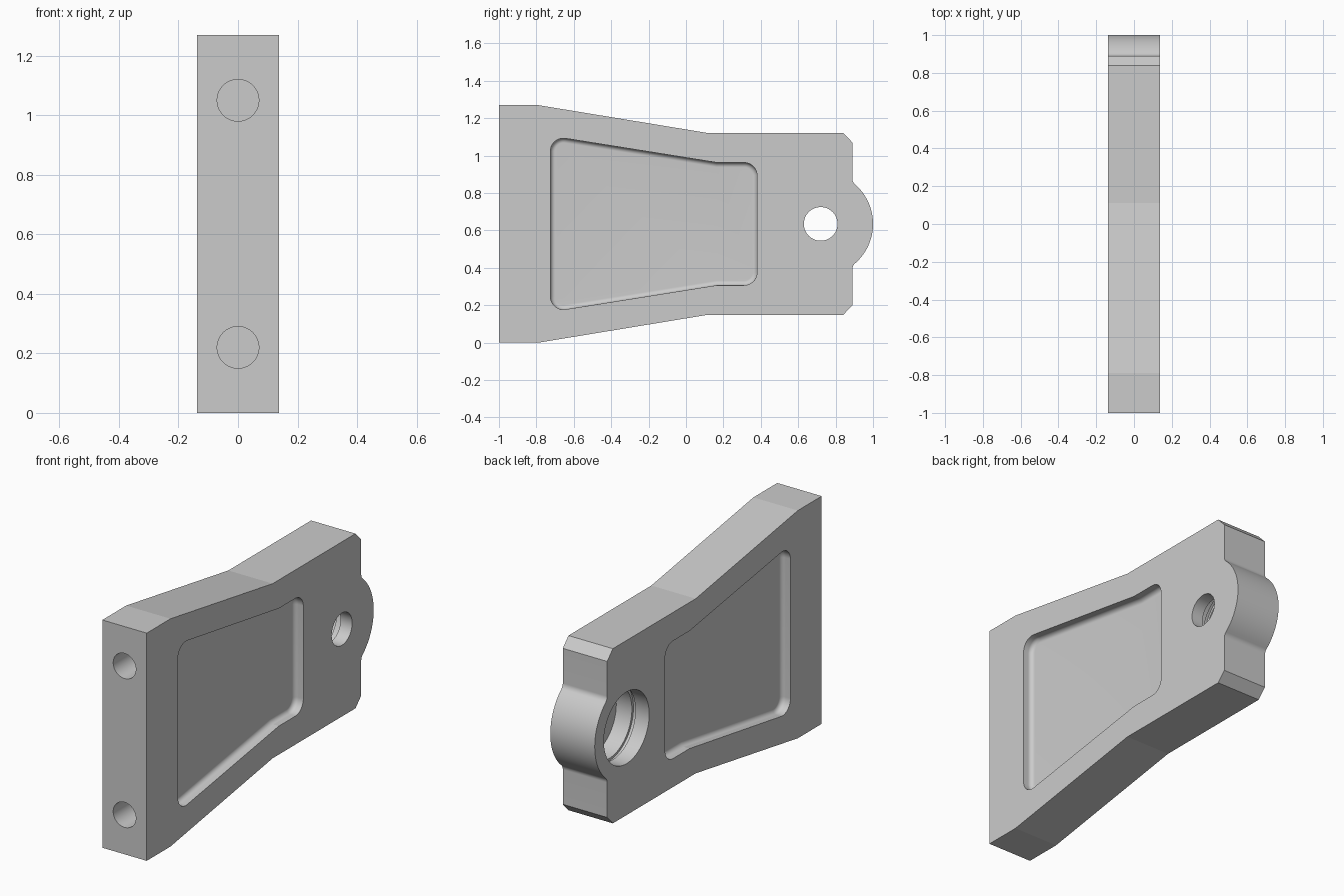
import bpy, bmesh, math
from mathutils import Vector

if "Cube" in bpy.data.objects:
    bpy.data.objects.remove(bpy.data.objects["Cube"])

HALF = 0.137      # half thickness
MID = 0.635       # height of the symmetry line
PIN = 0.72        # y of the pin bore
SEG = 72

gray = bpy.data.materials.new("plain gray")
gray.use_nodes = True
color = (0.6, 0.6, 0.6, 1)
gray.diffuse_color = color
gray.node_tree.nodes["Principled BSDF"].inputs["Base Color"].default_value = color


def loft(name, rings):
    """Closed solid through rings with equal point counts."""
    bm = bmesh.new()
    loops = [[bm.verts.new(p) for p in ring] for ring in rings]
    n = len(loops[0])
    for a, b in zip(loops, loops[1:]):
        for i in range(n):
            j = (i + 1) % n
            bm.faces.new((a[i], a[j], b[j], b[i]))
    bm.faces.new(loops[0])
    bm.faces.new(loops[-1])
    bmesh.ops.recalc_face_normals(bm, faces=bm.faces)
    mesh = bpy.data.meshes.new(name)
    bm.to_mesh(mesh)
    bm.free()
    mesh.materials.append(gray)
    obj = bpy.data.objects.new(name, mesh)
    bpy.context.collection.objects.link(obj)
    return obj


def arc(cy, cz, r, start, end, steps):
    return [(cy + r * math.cos(start + (end - start) * i / steps),
             cz + r * math.sin(start + (end - start) * i / steps))
            for i in range(steps + 1)]


def mirrored(lower):
    """Lower half outline (offsets below MID) plus its mirror image."""
    return lower + [(y, -z) for y, z in reversed(lower)]


def at_x(x, pts):
    return [(x, y, MID + z) for y, z in pts]


def circle(r):
    return arc(PIN, 0, r, 0, math.tau, SEG)[:-1]


# Outline of the plate: tapered sides, chamfers, rounded lug
LUG, FIL, EDGE = 0.28, 0.04, 0.89
fy = EDGE + FIL
fz = -math.sqrt((LUG + FIL) ** 2 - (fy - PIN) ** 2)
lean = math.atan2(fz, fy - PIN)
lower = [(-1, -MID), (-0.79, -MID), (0.11, -0.487), (0.84, -0.487), (EDGE, -0.435)]
lower += arc(fy, fz, FIL, math.pi, lean + math.pi, 10)
lower += arc(PIN, 0, LUG, lean, 0, 16)[1:-1]
outline = mirrored(lower)
tip = len(lower)
outline.insert(tip, (PIN + LUG, 0))
plate = loft("bracket_plate", [at_x(-HALF, outline), at_x(HALF, outline)])


# Pocket outline, inset by t, with rounded corners
CORNERS = [(-0.725, -0.47), (0.165, -0.328), (0.38, -0.328)]


def pocket_outline(t):
    pts = [Vector(p) for p in mirrored(CORNERS)]
    n = len(pts)
    out = []
    for i, p in enumerate(pts):
        d1 = (p - pts[i - 1]).normalized()
        d2 = (pts[(i + 1) % n] - p).normalized()
        n1, n2 = Vector((-d1.y, d1.x)), Vector((-d2.y, d2.x))
        bis = (n1 + n2) / (1 + n1.dot(n2))
        if i in (1, 4):
            out.append(tuple(p + bis * t))
            continue
        r = 0.07
        c = p + bis * r
        a1 = math.atan2(-n1.y, -n1.x)
        turn = math.acos(max(-1, min(1, d1.dot(d2))))
        out += arc(c.x, c.y, r - t, a1, a1 + turn, 14)
    return out


# Shallow pocket with a filleted floor, cut on both sides
DEPTH, FLOOR_R = 0.055, 0.025
cutters = []
for side in (-1, 1):
    rings = [at_x(side * (HALF + 0.03), pocket_outline(0))]
    for k in range(13):
        a = k / 12 * math.pi / 2
        x = HALF - DEPTH + FLOOR_R * (1 - math.sin(a))
        rings.append(at_x(side * x, pocket_outline(FLOOR_R * (1 - math.cos(a)))))
    cutters.append(loft("pocket_cutter", rings))

# Stepped pin bore with a retaining groove, large side at -x
steps = [(-0.2, 0.2), (-0.052, 0.2), (-0.052, 0.214), (-0.03, 0.214),
         (-0.03, 0.2), (0.066, 0.2), (0.066, 0.09), (0.2, 0.09)]
cutters.append(loft("bore_cutter", [at_x(x, circle(r)) for x, r in steps]))

# Two blind bolt holes in the front end
for z in (0.22, 1.05):
    ring = arc(0, z, 0.07, 0, math.tau, SEG)[:-1]
    cutters.append(loft("bolt_hole_cutter",
                        [[(x, y, h) for x, h in ring] for y in (-1.1, -0.65)]))

# Apply the cuts
bpy.context.view_layer.objects.active = plate
for cutter in cutters:
    cutter.hide_render = True
    mod = plate.modifiers.new("cut", 'BOOLEAN')
    mod.operation = 'DIFFERENCE'
    mod.solver = 'EXACT'
    mod.object = cutter
    bpy.ops.object.modifier_apply(modifier=mod.name)
    bpy.data.objects.remove(cutter)

# Smooth the curved walls, keep every real edge crisp
bpy.ops.object.select_all(action='DESELECT')
plate.select_set(True)
bpy.ops.object.shade_smooth_by_angle(angle=math.radians(8.6))
